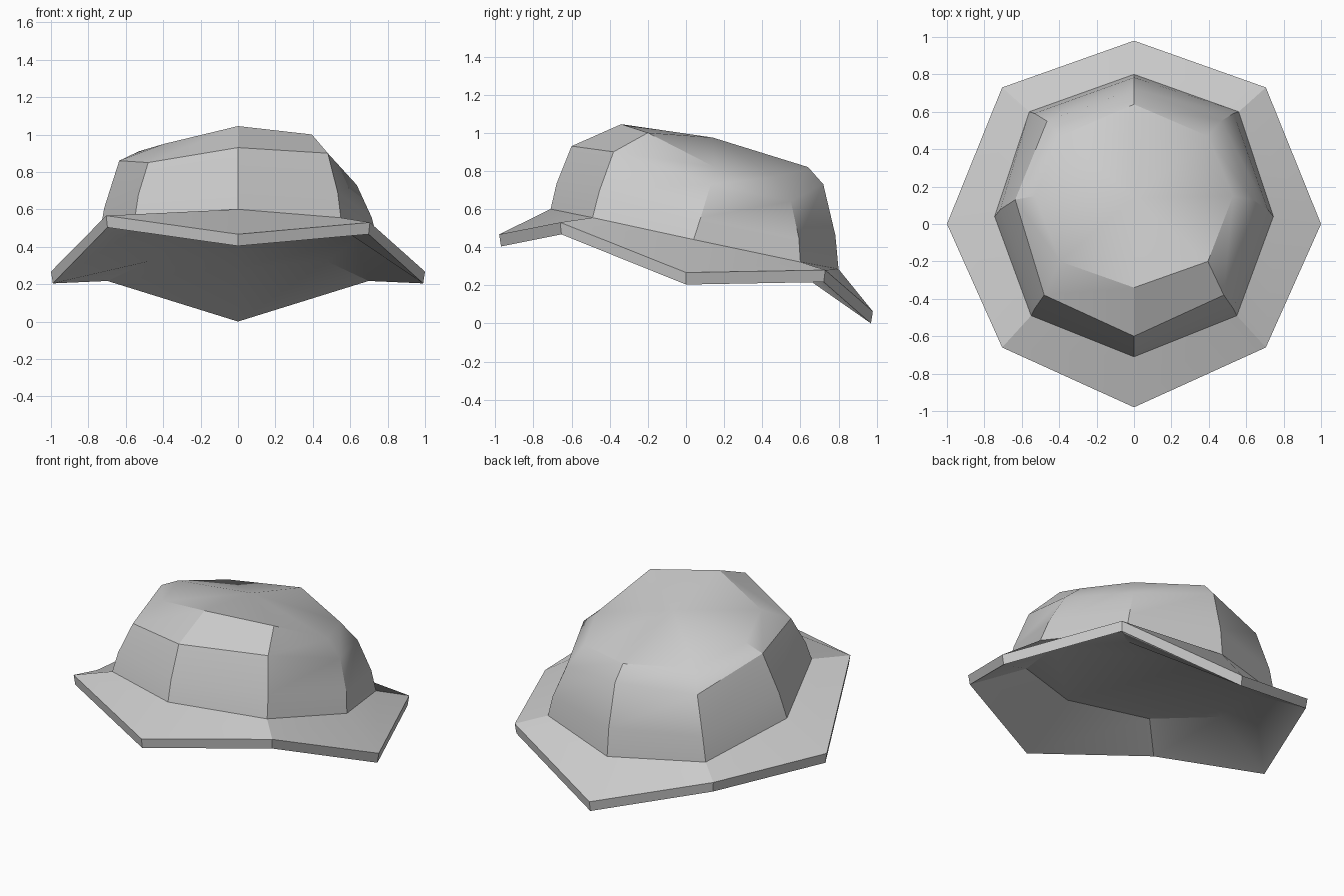
import bpy
import bmesh
from mathutils import Vector

cube = bpy.data.objects.get("Cube")
if cube:
    bpy.data.objects.remove(cube)

grey = bpy.data.materials.new("plain_grey")
grey.use_nodes = True
colour = (0.6, 0.6, 0.6, 1)
grey.diffuse_color = colour
grey.node_tree.nodes["Principled BSDF"].inputs["Base Color"].default_value = colour


def full_ring(half):
    """Mirror a front-to-back half ring; skew raises +x and lowers -x."""
    right = [Vector((x, y, z + skew)) for x, y, z, skew in half]
    left = [Vector((-x, y, z - skew)) for x, y, z, skew in half[1:-1]]
    return right + left[::-1]


def scaled(ring, factor, drop=0.0):
    return [Vector((p.x * factor, p.y * factor, p.z - drop)) for p in ring]


def build(name, rings, cap_first=False, apex=None):
    """Bridge stacked rings, optionally closing the first and last."""
    bm = bmesh.new()
    loops = [[bm.verts.new(p) for p in ring] for ring in rings]
    for low, high in zip(loops, loops[1:]):
        for i in range(len(low)):
            j = (i + 1) % len(low)
            bm.faces.new((low[i], low[j], high[j], high[i]))
    if cap_first:
        bm.faces.new(loops[0][::-1])
    if apex:
        top = bm.verts.new(apex)
        for a, b in zip(loops[-1], loops[-1][1:] + loops[-1][:1]):
            bm.faces.new((a, b, top))
    mesh = bpy.data.meshes.new(name)
    bm.to_mesh(mesh)
    bm.free()
    mesh.materials.append(grey)
    obj = bpy.data.objects.new(name, mesh)
    bpy.context.collection.objects.link(obj)
    bpy.ops.object.select_all(action='DESELECT')
    obj.select_set(True)
    bpy.context.view_layer.objects.active = obj
    bpy.ops.object.shade_smooth_by_angle()
    return obj


# Half rings from front to back: x, y, z, skew
brim_edge = full_ring([(0, -.98, .467, 0), (.705, -.66, .548, -.018), (1, 0, .267, 0),
                       (.705, .73, .28, 0), (0, .98, .063, 0)])
dome_base = full_ring([(0, -.71, .6, 0), (.55, -.49, .56, -.005), (.745, .04, .44, 0),
                       (.56, .6, .322, 0), (0, .8, .285, 0)])
shoulder = full_ring([(0, -.6, .93, 0), (.48, -.38, .875, .025), (.635, .13, .795, -.065),
                      (.465, .55, .675, -.035), (0, .72, .73, 0)])
crown = full_ring([(0, -.34, 1.045, 0), (.395, -.2, .975, .025), (.53, .15, .865, -.045),
                   (.395, .47, .8, -.03), (0, .64, .82, 0)])

# Slightly bulging wall between base and shoulder
wall = scaled([a.lerp(b, .4) for a, b in zip(dome_base, shoulder)], 1.02)

# Brim with a closed underside
build("brim", [scaled(dome_base, .85), scaled(brim_edge, .99, .063), brim_edge, dome_base],
      cap_first=True)

# Domed crown
build("dome", [dome_base, wall, shoulder, crown], apex=(0, .14, .975))
